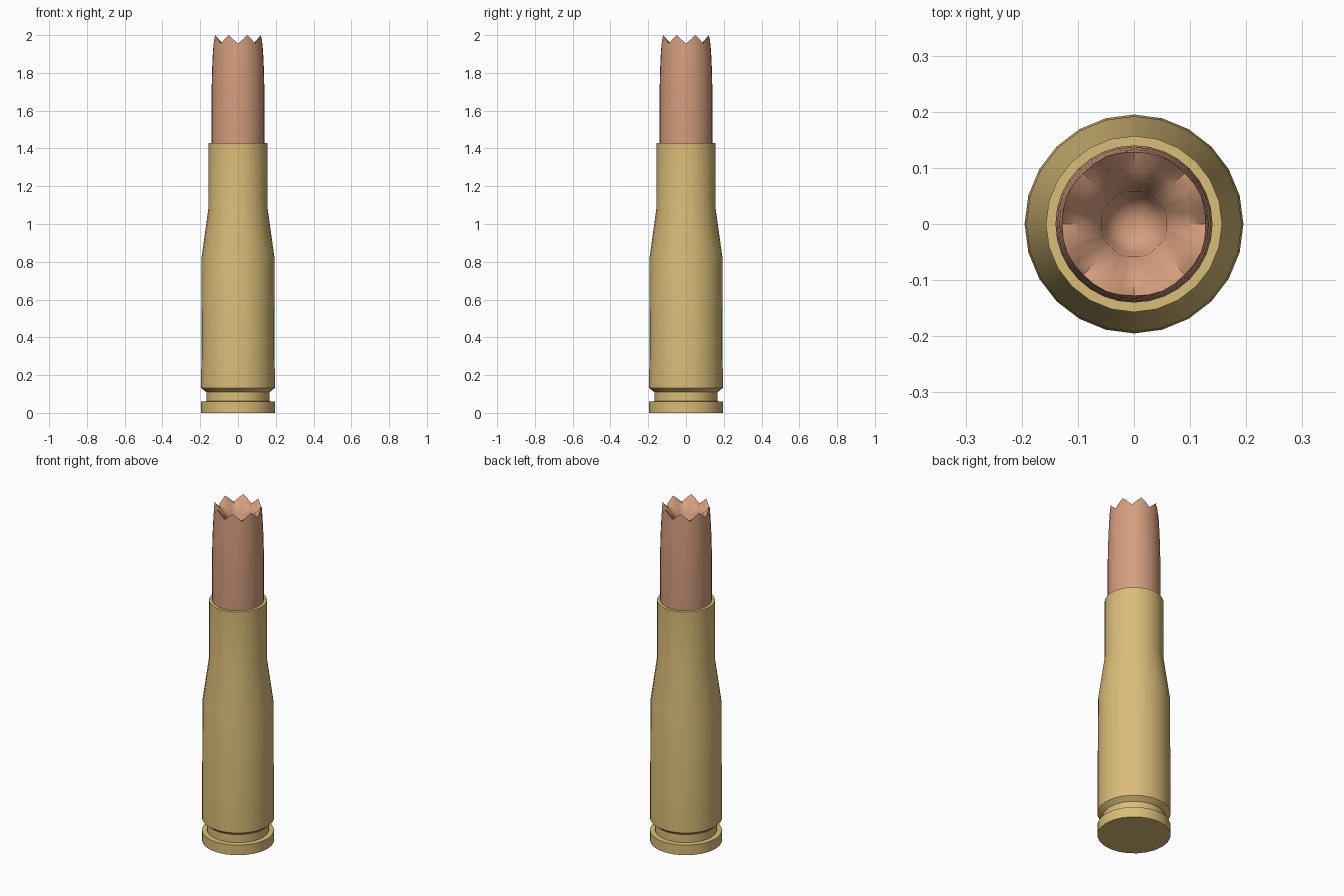
import bpy, bmesh
from math import sin, cos, pi

cube = bpy.data.objects.get("Cube")
if cube:
    bpy.data.objects.remove(cube, do_unlink=True)


def material(name, color):
    mat = bpy.data.materials.new(name)
    mat.use_nodes = True
    mat.diffuse_color = (*color, 1)
    mat.node_tree.nodes["Principled BSDF"].inputs["Base Color"].default_value = (*color, 1)
    return mat


def turned(name, rings, sides, mat, angle):
    """Skin rings given as functions of the side index; cap both ends."""
    bm = bmesh.new()
    loops = []
    for ring in rings:
        loop = []
        for i in range(sides):
            r, z = ring(i)
            a = 2 * pi * i / sides
            loop.append(bm.verts.new((r * cos(a), r * sin(a), z)))
        loops.append(loop)
    for lo, hi in zip(loops, loops[1:]):
        for i in range(sides):
            j = (i + 1) % sides
            bm.faces.new((lo[i], lo[j], hi[j], hi[i]))
    bm.faces.new(loops[0][::-1])
    bm.faces.new(loops[-1])
    bmesh.ops.recalc_face_normals(bm, faces=bm.faces)
    mesh = bpy.data.meshes.new(name)
    bm.to_mesh(mesh)
    bm.free()
    mesh.materials.append(mat)
    obj = bpy.data.objects.new(name, mesh)
    bpy.context.collection.objects.link(obj)
    bpy.ops.object.select_all(action="DESELECT")
    obj.select_set(True)
    bpy.context.view_layer.objects.active = obj
    bpy.ops.object.shade_smooth_by_angle(angle=angle)
    return obj


def plain(r, z):
    return lambda i: (r, z)


def toothed(r_valley, z_valley, r_peak, z_peak):
    """Ring with eight teeth, four sides to a tooth."""
    def ring(i):
        t = (0, 0.5, 1, 0.5)[i % 4]
        return r_valley + (r_peak - r_valley) * t, z_valley + (z_peak - z_valley) * t
    return ring


brass = material("brass", (0.70, 0.51, 0.19))
copper = material("copper", (0.67, 0.34, 0.21))

# Cartridge case: rim, extractor groove, body, shoulder, neck and mouth
case_profile = [(0.195, 0), (0.195, 0.06), (0.168, 0.062), (0.168, 0.11),
                (0.195, 0.132), (0.192, 0.83), (0.157, 1.08), (0.157, 1.43),
                (0.139, 1.43), (0.139, 1.32)]
turned("cartridge_case", [plain(r, z) for r, z in case_profile], 24, brass, 0.6)

# Bullet: shank and taper, toothed rim, then the folded hollow point
bullet_profile = [(0.136, 1.33), (0.14, 1.45), (0.14, 1.7), (0.137, 1.82), (0.133, 1.91)]
bullet_rings = [plain(r, z) for r, z in bullet_profile] + [
    toothed(0.128, 1.955, 0.13, 2.0),
    toothed(0.095, 1.945, 0.105, 1.965),
    toothed(0.058, 1.915, 0.06, 1.91),
    plain(0.052, 1.86),
    plain(0.03, 1.835),
    plain(0.01, 1.83),
]
turned("bullet", bullet_rings, 32, copper, 0.9)
